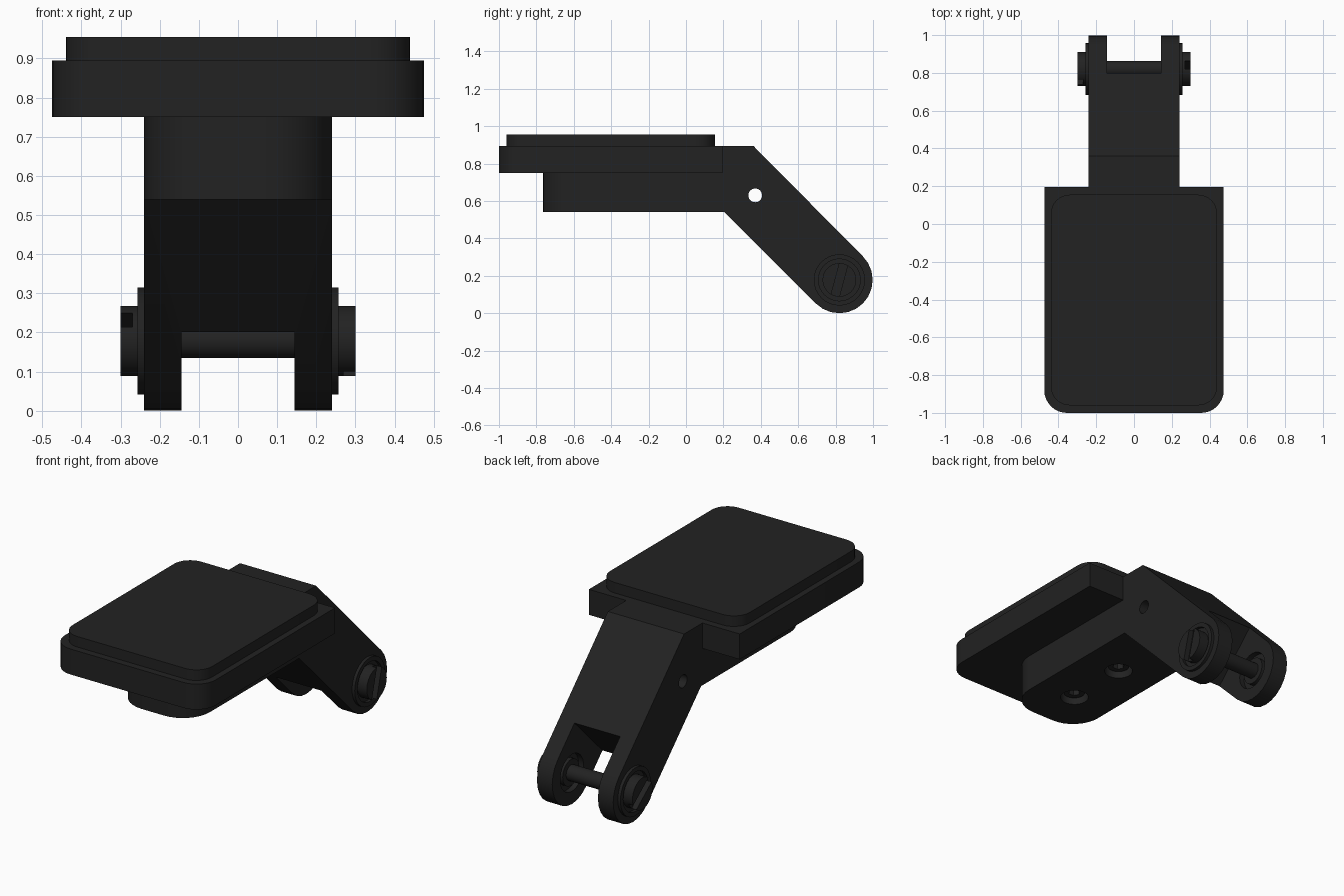
import bpy, bmesh
from math import sin, cos, pi, radians
from mathutils import Matrix, Vector

if "Cube" in bpy.data.objects:
    bpy.data.objects.remove(bpy.data.objects["Cube"])

dark = bpy.data.materials.new("dark_metal")
dark.diffuse_color = (0.016, 0.016, 0.016, 1)
dark.use_nodes = True
dark.node_tree.nodes["Principled BSDF"].inputs["Base Color"].default_value = dark.diffuse_color
PY, PZ = 0.82, 0.178          # pivot axis position


def finish(bm, name):
    bmesh.ops.recalc_face_normals(bm, faces=bm.faces)
    me = bpy.data.meshes.new(name)
    bm.to_mesh(me)
    bm.free()
    me.materials.append(dark)
    ob = bpy.data.objects.new(name, me)
    bpy.context.collection.objects.link(ob)
    return ob


def extrude(name, pts, vec):
    bm = bmesh.new()
    face = bm.faces.new([bm.verts.new(p) for p in pts])
    new = bmesh.ops.extrude_face_region(bm, geom=[face], use_keep_orig=True)["geom"]
    bmesh.ops.translate(bm, vec=vec, verts=[v for v in new if isinstance(v, bmesh.types.BMVert)])
    return finish(bm, name)


def arc(cx, cy, r, a0, a1, n):
    return [(cx + r * cos(radians(a0 + (a1 - a0) * i / n)),
             cy + r * sin(radians(a0 + (a1 - a0) * i / n))) for i in range(n + 1)]


def slab(name, hw, y0, y1, z0, z1, r_front, r_back=0):
    p = arc(-hw + r_front, y0 + r_front, r_front, 180, 270, 8)
    p += arc(hw - r_front, y0 + r_front, r_front, 270, 360, 8)
    if r_back:
        p += arc(hw - r_back, y1 - r_back, r_back, 0, 90, 8)
        p += arc(-hw + r_back, y1 - r_back, r_back, 90, 180, 8)
    else:
        p += [(hw, y1), (-hw, y1)]
    return extrude(name, [(x, y, z0) for x, y in p], (0, 0, z1 - z0))


def cyl(name, axis, c, r, a, b, n=32):
    """Cylinder along x or z from a to b; c holds the two other coordinates."""
    p = arc(c[0], c[1], r, 0, 360, n)[:-1]
    if axis == "x":
        return extrude(name, [(a, u, v) for u, v in p], (b - a, 0, 0))
    return extrude(name, [(u, v, a) for u, v in p], (0, 0, b - a))


def box(name, loc, size, rx=0):
    bm = bmesh.new()
    m = Matrix.Translation(loc) @ Matrix.Rotation(rx, 4, "X") @ Matrix.Diagonal((*size, 1))
    bmesh.ops.create_cube(bm, size=1, matrix=m)
    return finish(bm, name)


def cut(ob, *cutters):
    bpy.context.view_layer.objects.active = ob
    for c in cutters:
        mod = ob.modifiers.new("cut", "BOOLEAN")
        mod.operation, mod.solver, mod.object = "DIFFERENCE", "EXACT", c
        bpy.ops.object.modifier_apply(modifier=mod.name)
        bpy.data.objects.remove(c)


# Pedal plate and raised pad
slab("plate", 0.475, -1.0, 0.195, 0.75, 0.895, 0.12)
slab("pad", 0.44, -0.96, 0.155, 0.895, 0.955, 0.1, 0.1)

# Mounting block with two counterbored screws underneath
block = slab("mounting_block", 0.24, -0.765, 0.2, 0.54, 0.75, 0.17)
for i, y in enumerate((-0.5, -0.13)):
    cut(block, cyl("cutter", "z", (0, y), 0.075, 0.5, 0.63))
    screw = cyl(f"block_screw_{i + 1}", "z", (0, y), 0.058, 0.57, 0.64)
    cut(screw, cyl("cutter", "z", (0, y), 0.032, 0.5, 0.605, 6))

# Angled arm with rounded end
prof = [(0.195, 0.54), (0.195, 0.895), (0.36, 0.895)] + arc(PY, PZ, 0.178, 45, -135, 12) + [(0.207, 0.54)]
arm = extrude("arm", [(-0.24, y, z) for y, z in prof], (0.48, 0, 0))
along = Vector((0, 1, -1)).normalized()
mid = Vector((0, PY, PZ)) + along * 0.145
cut(arm,
    box("cutter", mid, (0.288, 0.71, 0.8), radians(-45)),          # fork slot
    cyl("cutter", "x", (0.37, 0.63), 0.037, -0.4, 0.4, 24))        # cross hole

# Pivot rod, washers and slotted bolt heads
cyl("pivot_rod", "x", (PY, PZ), 0.044, -0.25, 0.25, 24)
for side, s, tilt in (("left", -1, radians(52)), ("right", 1, radians(-15))):
    cut(arm, cyl("cutter", "x", (PY, PZ), 0.105, s * 0.12, s * 0.175))
    cyl(f"{side}_bushing", "x", (PY, PZ), 0.075, s * 0.15, s * 0.2)
    washer = cyl(f"{side}_washer", "x", (PY, PZ), 0.137, s * 0.235, s * 0.257)
    cut(washer, cyl("cutter", "x", (PY, PZ), 0.112, s * 0.2, s * 0.3))
    head = cyl(f"{side}_bolt_head", "x", (PY, PZ), 0.09, s * 0.235, s * 0.3)
    cut(head, box("cutter", (s * 0.3, PY, PZ), (0.06, 0.045, 0.3), tilt))

# Smooth the rounded faces, keep edges sharp
bpy.ops.object.select_all(action="SELECT")
bpy.ops.object.shade_smooth_by_angle(angle=radians(30))
